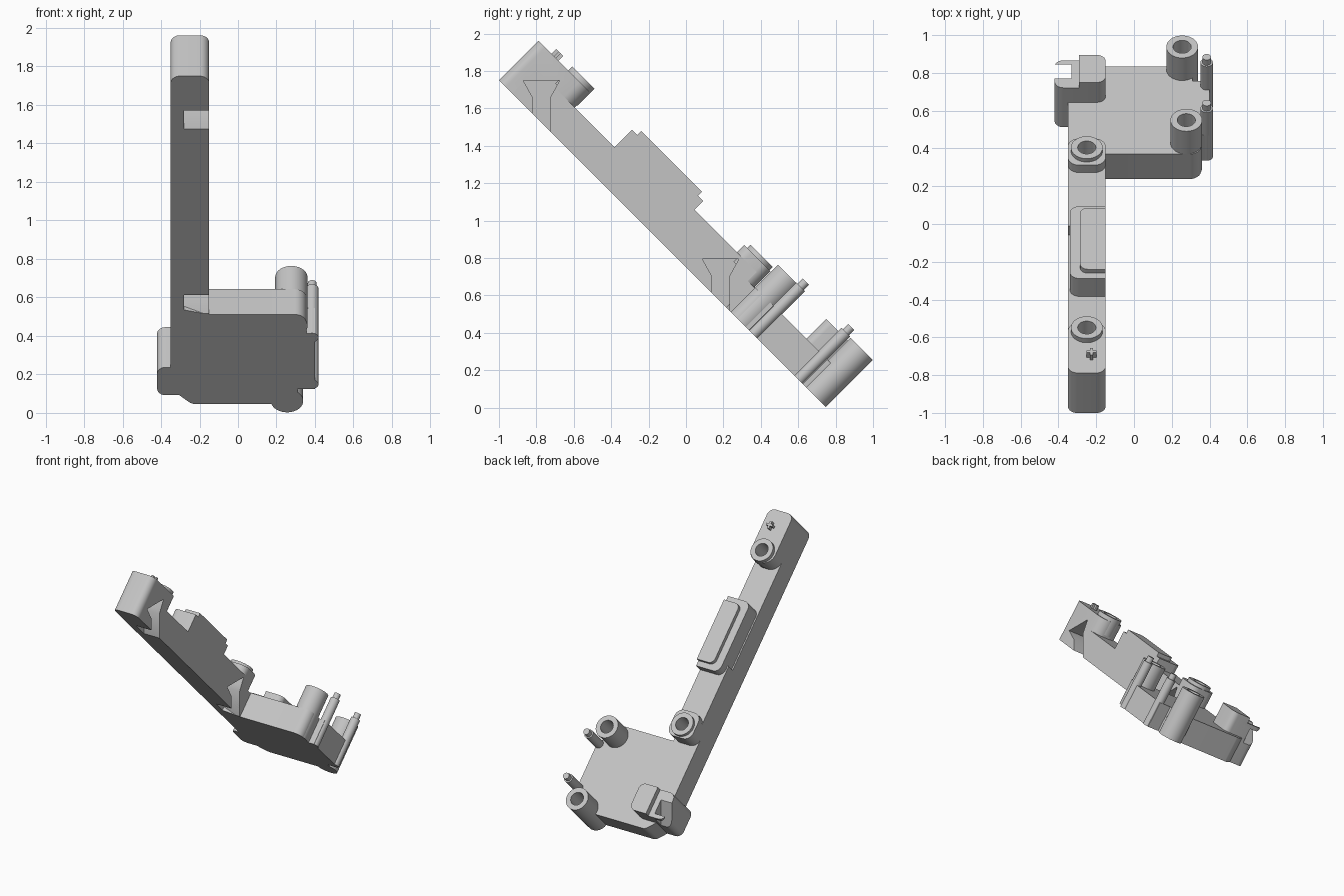
import bpy, bmesh, math
from mathutils import Matrix, Vector

if "Cube" in bpy.data.objects:
    bpy.data.objects.remove(bpy.data.objects["Cube"], do_unlink=True)

grey = bpy.data.materials.new("plain grey")
grey.use_nodes = True
grey.diffuse_color = (0.55, 0.55, 0.55, 1)
grey.node_tree.nodes["Principled BSDF"].inputs["Base Color"].default_value = (0.55, 0.55, 0.55, 1)

# Frame of the sloping bracket: x across, v down the slope, w out of it
S = math.sqrt(0.5)
SLOPE = Matrix(((1, 0, 0, 0), (0, S, S, -1.415 * S), (0, -S, S, 2.475 * S), (0, 0, 0, 1)))
# Frame for sideways cutters: profile in world y, z, extruded along x
SIDE = Matrix(((0, 0, 1, 0), (1, 0, 0, 0), (0, 1, 0, 0), (0, 0, 0, 1)))


def prism(name, pts, low, high, frame=SLOPE):
    bm = bmesh.new()
    face = bm.faces.new([bm.verts.new((p[0], p[1], low)) for p in pts])
    top = bmesh.ops.extrude_face_region(bm, geom=[face])["geom"]
    for v in top:
        if isinstance(v, bmesh.types.BMVert):
            v.co.z = high
    bmesh.ops.recalc_face_normals(bm, faces=bm.faces)
    bm.transform(frame)
    mesh = bpy.data.meshes.new(name)
    bm.to_mesh(mesh)
    bm.free()
    mesh.materials.append(grey)
    ob = bpy.data.objects.new(name, mesh)
    bpy.context.collection.objects.link(ob)
    return ob


def rounded(pts, radii, steps=8):
    """Round each corner of a polygon with a tangent arc."""
    out = []
    for i, (p, r) in enumerate(zip(pts, radii)):
        p = Vector(p)
        if r == 0:
            out.append(p)
            continue
        a = (Vector(pts[i - 1]) - p).normalized()
        b = (Vector(pts[(i + 1) % len(pts)]) - p).normalized()
        half = a.angle(b) / 2
        centre = p + (a + b).normalized() * r / math.sin(half)
        start = p + a * r / math.tan(half) - centre
        end = p + b * r / math.tan(half) - centre
        turn = start.angle_signed(end)
        for k in range(steps + 1):
            out.append(centre + Matrix.Rotation(-turn * k / steps, 2) @ start)
    return out


def box(x0, x1, v0, v1, radii=(0, 0, 0, 0)):
    return rounded([(x0, v0), (x1, v0), (x1, v1), (x0, v1)], radii)


def circle(x, v, r, n=40):
    return [(x + r * math.cos(math.tau * i / n), v + r * math.sin(math.tau * i / n)) for i in range(n)]


L, R = -0.35, -0.15
parts = {}


def add(name, *args):
    parts[name] = prism(name, *args)


# Long arm, thicker in its lower half
add("upper_arm", box(L, R, 0.1, 1.2), 0, 0.183)
add("lower_arm", box(L, R, 1.1, 1.9), 0, 0.182)
add("lower_arm_thick", box(L, R, 1.15, 1.7), 0, 0.25)
# End blocks under the arm sockets
add("head_block", box(L, R, 0, 0.39, (0.05, 0.05, 0.08, 0.08)), 0, 0.30)
add("elbow_block", box(L, R, 1.55, 1.75, (0.06, 0.06, 0.06, 0.06)), 0, 0.305)
# Raised pad in the middle of the arm
add("pad", box(-0.34, R, 0.69, 1.23, (0.05, 0, 0, 0.05)), 0, 0.317)
add("pad_cover", box(-0.285, R, 0.73, 1.19, (0.04, 0, 0, 0.04)), 0.3, 0.346)
# Foot plate with a side tab for the pins
add("foot_plate", rounded(
    [(L, 1.7), (R, 1.752), (0.355, 1.752), (0.355, 1.89), (0.4, 1.89), (0.4, 2.3),
     (0.31, 2.3), (0.31, 2.41), (-0.24, 2.41), (L, 2.3)],
    (0, 0, 0.06, 0, 0, 0, 0, 0, 0.05, 0.02)), 0, 0.186)
# Clip at the foot corner
add("clip_base", box(-0.42, R, 2.14, 2.345, (0.045,) * 4), 0, 0.295)
add("clip_top", box(-0.29, R, 2.14, 2.345, (0, 0.045, 0.045, 0)), 0.2, 0.335)

# Sockets: outer cylinders and their bores
cutters = []
sockets = (("head", -0.25, 0.31, 0.2, 0.33), ("elbow", -0.25, 1.658, 0.2, 0.33),
           ("front", 0.277, 1.836, 0, 0.357), ("rear", 0.255, 2.387, 0, 0.355))
bored = []
for name, x, v, low, high in sockets:
    add(name + "_socket", circle(x, v, 0.084), low, high)
    cutters.append((prism(name + "_bore", circle(x, v, 0.048), 0.19, 0.45),
                    [name + "_socket"] + ([name + "_block"] if low else []) +
                    (["lower_arm_thick"] if name == "elbow" else [])))

# Side pins with thinner tips
for name, v in (("front", 1.922), ("rear", 2.265)):
    add(name + "_pin", circle(0.385, v, 0.033, 24), 0, 0.36)
    add(name + "_pin_tip", circle(0.385, v, 0.023, 20), 0.35, 0.4)
# Cross-shaped peg on the head
add("peg_across", box(-0.251, -0.199, 0.117, 0.133), 0.29, 0.335)
add("peg_along", box(-0.233, -0.217, 0.098, 0.152), 0.29, 0.335)

# Dovetail slots in the side of the arm
arm = ["upper_arm", "lower_arm", "lower_arm_thick", "head_block", "elbow_block"]
for y, z in ((-0.773, 1.75), (0.185, 0.795)):
    outline = [(y - 0.098, z), (y - 0.048, z - 0.09), (y - 0.048, z - 0.4),
               (y + 0.048, z - 0.4), (y + 0.048, z - 0.09), (y + 0.098, z)]
    cutters.append((prism("dovetail_cutter", outline, -0.28, -0.1, SIDE), arm))
# Slot in the clip
slot = [(0.77, 0.2), (0.845, 0.2), (0.845, 0.6), (0.77, 0.6)]
cutters.append((prism("clip_cutter", slot, -0.5, -0.33, SIDE), ["clip_base"]))

for cutter, targets in cutters:
    cutter.hide_render = True
    for t in targets:
        mod = parts[t].modifiers.new("cut", "BOOLEAN")
        mod.operation, mod.object, mod.solver = "DIFFERENCE", cutter, "EXACT"

# Bake the cuts, then drop the cutters
bpy.context.view_layer.update()
graph = bpy.context.evaluated_depsgraph_get()
baked = {n: bpy.data.meshes.new_from_object(o.evaluated_get(graph)) for n, o in parts.items()}
for n, o in parts.items():
    o.modifiers.clear()
    o.data = baked[n]
for cutter, _ in cutters:
    bpy.data.objects.remove(cutter, do_unlink=True)

bpy.ops.object.select_all(action="DESELECT")
for o in parts.values():
    o.select_set(True)
    bpy.context.view_layer.objects.active = o
bpy.ops.object.shade_smooth_by_angle(angle=math.radians(30))
